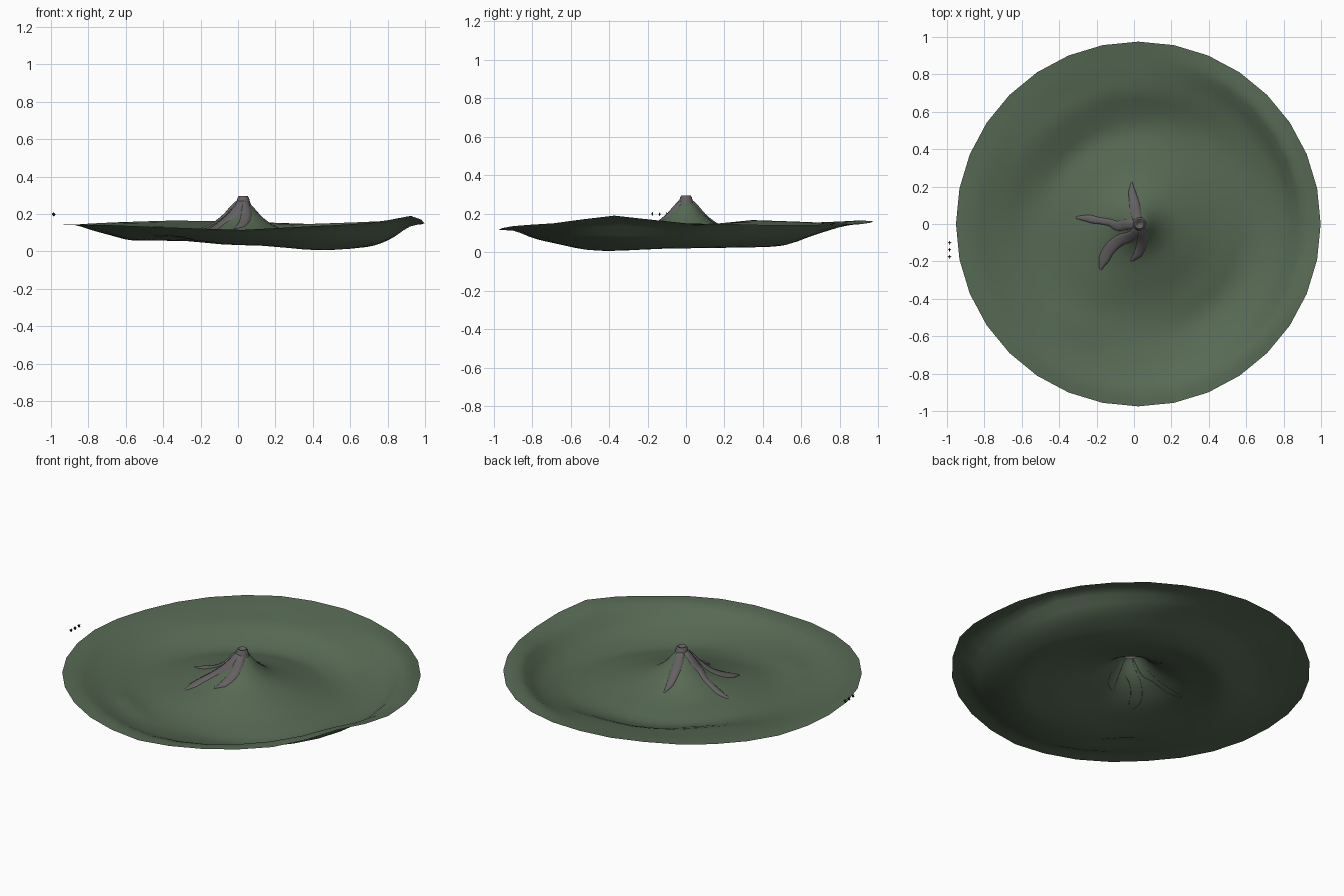
import bpy, bmesh, math
from mathutils import Vector

if "Cube" in bpy.data.objects:
    bpy.data.objects.remove(bpy.data.objects["Cube"])

CX, CY, RIM = 0.023, 0.0, 0.975


def material(name, rgb):
    m = bpy.data.materials.new(name)
    m.diffuse_color = (*rgb, 1)
    m.use_nodes = True
    m.node_tree.nodes["Principled BSDF"].inputs["Base Color"].default_value = m.diffuse_color
    return m


GREEN = material("moss green", (0.095, 0.143, 0.088))
GREY = material("lava grey", (0.13, 0.118, 0.124))
BLACK = material("bird black", (0.015, 0.015, 0.015))


def finish(name, verts, faces, mat, angle=60):
    me = bpy.data.meshes.new(name)
    me.from_pydata(verts, [], faces)
    me.materials.append(mat)
    ob = bpy.data.objects.new(name, me)
    bpy.context.collection.objects.link(ob)
    bpy.context.view_layer.objects.active = ob
    ob.select_set(True)
    if angle:
        bpy.ops.object.shade_smooth_by_angle(angle=math.radians(angle))
    ob.select_set(False)
    return ob


# ---- terrain height: cone profile in the middle, heights by direction outside
CONE = [(0, .262), (.03, .262), (.06, .236), (.1, .190), (.15, .150), (.2, .123), (.28, .093)]
RINGS = [  # radius, heights counter-clockwise from +x
    (.4, [.055, .055, .065, .07, .075, .07, .055, .05]),
    (.5, [.035, .032, .047, .055, .062, .058, .036, .026]),
    (.6, [.02, .027, .07, .09, .06, .065, .035, .006]),
    (.7, [.03, .05, .115, .125, .085, .08, .05, .03]),
    (.8, [.07, .09, .135, .14, .112, .105, .075, .075]),
    (.89, [.13, .165, .155, .145, .145, .155, .15, .14,
           .14, .14, .135, .125, .11, .125, .145, .165]),
    (RIM, [.15, .14, .14, .145, .16, .165, .155, .143,
           .145, .14, .14, .125, .115, .135, .15, .19]),
]


def around(table, a):
    n = len(table)
    t = (a / (2 * math.pi) % 1) * n
    i = int(t)
    f = t - i
    f = f * f * (3 - 2 * f)
    return table[i % n] * (1 - f) + table[(i + 1) % n] * f


def height(x, y):
    dx, dy = x - CX, y - CY
    r, a = min(math.hypot(dx, dy), RIM), math.atan2(dy, dx)
    k = CONE + [(q, around(t, a)) for q, t in RINGS]
    i = max(j for j in range(len(k) - 1) if k[j][0] <= r + 1e-9)

    def slope(j):
        p, q = k[max(j - 1, 0)], k[min(j + 1, len(k) - 1)]
        return (q[1] - p[1]) / (q[0] - p[0])
    (r0, z0), (r1, z1) = k[i], k[i + 1]
    h = r1 - r0
    t = (r - r0) / h
    z = ((2*t**3 - 3*t*t + 1) * z0 + (t**3 - 2*t*t + t) * h * slope(i)
         + (3*t*t - 2*t**3) * z1 + (t**3 - t*t) * h * slope(i + 1))
    # little fold in the south-west
    z += .025 * math.exp(-((x + .31) / .08) ** 2 - ((y + .55) / .04) ** 2)
    return max(z, 0)


# terrain sheet
SEG = 32
radii = [.015, .03, .045, .06, .08, .1, .125, .15, .175, .2, .24, .28] + \
        [.28 + (RIM - .28) * i / 18 for i in range(1, 19)]
verts = [(CX, CY, height(CX, CY))]
for r in radii:
    for s in range(SEG):
        a = 2 * math.pi * s / SEG
        x, y = CX + r * math.cos(a), CY + r * math.sin(a)
        verts.append((x, y, height(x, y)))
faces = [(0, 1 + s, 1 + (s + 1) % SEG) for s in range(SEG)]
for i in range(len(radii) - 1):
    for s in range(SEG):
        p, q = 1 + i * SEG + s, 1 + i * SEG + (s + 1) % SEG
        faces.append((p, p + SEG, q + SEG, q))
finish("terrain", verts, faces, GREEN, 80)

# vent rim with a small crater
prof = [(.044, .243), (.036, .265), (.031, .285), (.025, .295), (.018, .293), (.011, .274), (.004, .27)]
N = 14
verts = [(.028 + r * math.cos(2 * math.pi * s / N), r * math.sin(2 * math.pi * s / N), z)
         for r, z in prof for s in range(N)]
faces = [(i * N + s, i * N + (s + 1) % N, (i + 1) * N + (s + 1) % N, (i + 1) * N + s)
         for i in range(len(prof) - 1) for s in range(N)]
faces.append(tuple((len(prof) - 1) * N + s for s in range(N)))
finish("vent_rim", verts, faces, GREY)


# lava streams draped over the slope
def stream(name, path, width, swell):
    pts = [Vector(p) for p in path]
    line = []
    for i in range(len(pts) - 1):
        p0, p1, p2, p3 = (pts[max(0, min(len(pts) - 1, i + d))] for d in (-1, 0, 1, 2))
        for j in range(6):
            t = j / 6
            line.append(.5 * (2 * p1 + (p2 - p0) * t + (2*p0 - 5*p1 + 4*p2 - p3) * t * t
                              + (3*p1 - p0 - 3*p2 + p3) * t ** 3))
    line.append(pts[-1])
    section = [(-1, -.002), (-.85, .006), (-.4, .010), (.4, .010), (.85, .006), (1, -.002)]
    verts, n = [], len(section)
    for i, p in enumerate(line):
        d = (line[min(i + 1, len(line) - 1)] - line[max(i - 1, 0)]).normalized()
        side = Vector((d.y, -d.x))
        t = i / (len(line) - 1)
        w = width / 2 * (.9 + .2 * math.sin(swell * t)) * min(1, .15 + 3.5 * (1 - t))
        for u, up in section:
            q = p + side * u * w
            verts.append((q.x, q.y, height(q.x, q.y) + up * min(1, .3 + 4 * (1 - t))))
    faces = [(i * n + j, i * n + j + 1, (i + 1) * n + j + 1, (i + 1) * n + j)
             for i in range(len(line) - 1) for j in range(n - 1)]
    finish(name, verts, faces, GREY)


stream("north_lava", [(.022, .02), (.01, .06), (0, .12), (-.01, .17), (-.012, .225)], .052, 5)
stream("west_lava", [(.01, 0), (-.05, -.005), (-.09, -.01), (-.13, .008), (-.2, .02), (-.25, .03), (-.31, .035)], .052, 8)
stream("southwest_lava", [(.02, -.02), (-.01, -.065), (-.08, -.09), (-.135, -.14), (-.165, -.2), (-.18, -.245)], .058, 3)
stream("south_lava", [(.035, -.02), (.045, -.06), (.04, -.11), (.02, -.16), (-.02, -.2)], .05, 4)

# three tiny birds hovering beside the rim
for k, (y, z) in enumerate([(-.10, .197), (-.137, .197), (-.175, .199)]):
    x, w, b, v = -.986, .010, .005, .011
    verts = [(x - w, y, z), (x + w, y, z), (x, y - b, z), (x, y + b, z), (x, y, z + v), (x, y, z - v),
             (x - .003, y - w, z + .006), (x + .003, y - w, z + .006),
             (x - .003, y + w, z + .006), (x + .003, y + w, z + .006)]
    faces = [(0, 2, 4), (2, 1, 4), (1, 3, 4), (3, 0, 4), (2, 0, 5), (1, 2, 5), (3, 1, 5), (0, 3, 5),
             (4, 6, 7), (5, 7, 6), (4, 9, 8), (5, 8, 9)]
    finish("bird_%d" % (k + 1), verts, faces, BLACK, 0)
